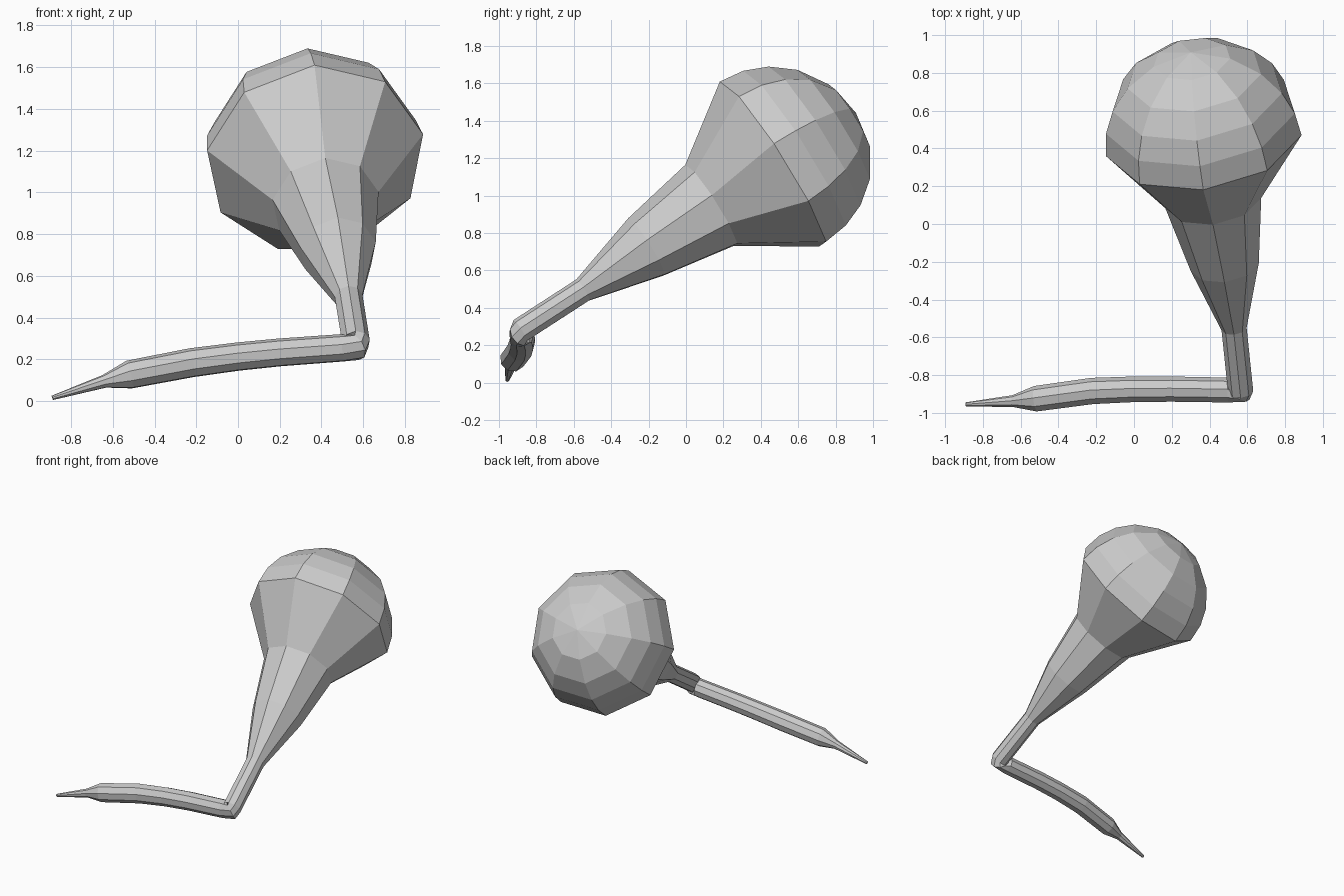
import bpy, bmesh, math
from mathutils import Vector

if "Cube" in bpy.data.objects:
    bpy.data.objects.remove(bpy.data.objects["Cube"])

SIDES = 9
AXIS = Vector((-0.13, 0.84, 0.53)).normalized()      # direction of stalk and bulb
RIGHT = Vector((0.993, 0.095, 0.067))
BULB = Vector((0.37, 0.464, 1.162))
R = 0.53

# Rings as (centre, tangent, radius), from the bulb pole down to the arm tip
rings = []
for lat in (67, 47, 30, 15, 0):
    a = math.radians(lat)
    rings.append((BULB + AXIS * R * math.sin(a), AXIS, R * math.cos(a)))

# Tapering stalk
for c, r in (((0.42, 0.135, 0.945), 0.26), ((0.48, -0.21, 0.723), 0.185),
             ((0.53, -0.55, 0.495), 0.068), ((0.565, -0.885, 0.278), 0.068)):
    rings.append((Vector(c), AXIS, r))

# Elbow
arm_dir = Vector((1, 0, 0.05)).normalized()
rings.append((Vector((0.56, -0.888, 0.258)), (AXIS + arm_dir).normalized(), 0.068))

# Arm, ending in a pointed tip
arm = [((0.5, -0.88, 0.254), 0.067), ((0.2, -0.875, 0.232), 0.068),
       ((0.0, -0.876, 0.212), 0.069), ((-0.22, -0.885, 0.183), 0.071),
       ((-0.52, -0.926, 0.126), 0.069), ((-0.64, -0.938, 0.094), 0.032),
       ((-0.89, -0.955, 0.015), 0.011)]
for i, (c, r) in enumerate(arm):
    a, b = Vector(arm[max(i - 1, 0)][0]), Vector(arm[min(i + 1, len(arm) - 1)][0])
    rings.append((Vector(c), (a - b).normalized(), r))

# Loft the rings, carrying the frame along so the faces do not twist
bm = bmesh.new()
right, prev, loops = RIGHT.copy(), AXIS, []
for c, t, r in rings:
    right = prev.rotation_difference(t) @ right
    right = (right - t * right.dot(t)).normalized()
    up = right.cross(t)
    prev = t
    loops.append([bm.verts.new(c + r * (right * math.sin(k * math.tau / SIDES)
                                        + up * math.cos(k * math.tau / SIDES)))
                  for k in range(SIDES)])
for a, b in zip(loops, loops[1:]):
    for k in range(SIDES):
        n = (k + 1) % SIDES
        bm.faces.new((a[k], a[n], b[n], b[k]))

# Close the bulb pole and the tip
pole = bm.verts.new(BULB + AXIS * R)
for k in range(SIDES):
    bm.faces.new((pole, loops[0][(k + 1) % SIDES], loops[0][k]))
bm.faces.new(loops[-1])
bmesh.ops.recalc_face_normals(bm, faces=bm.faces)

mesh = bpy.data.meshes.new("bent_stalk_with_bulb")
bm.to_mesh(mesh)
bm.free()
bpy.context.collection.objects.link(bpy.data.objects.new("bent_stalk_with_bulb", mesh))
